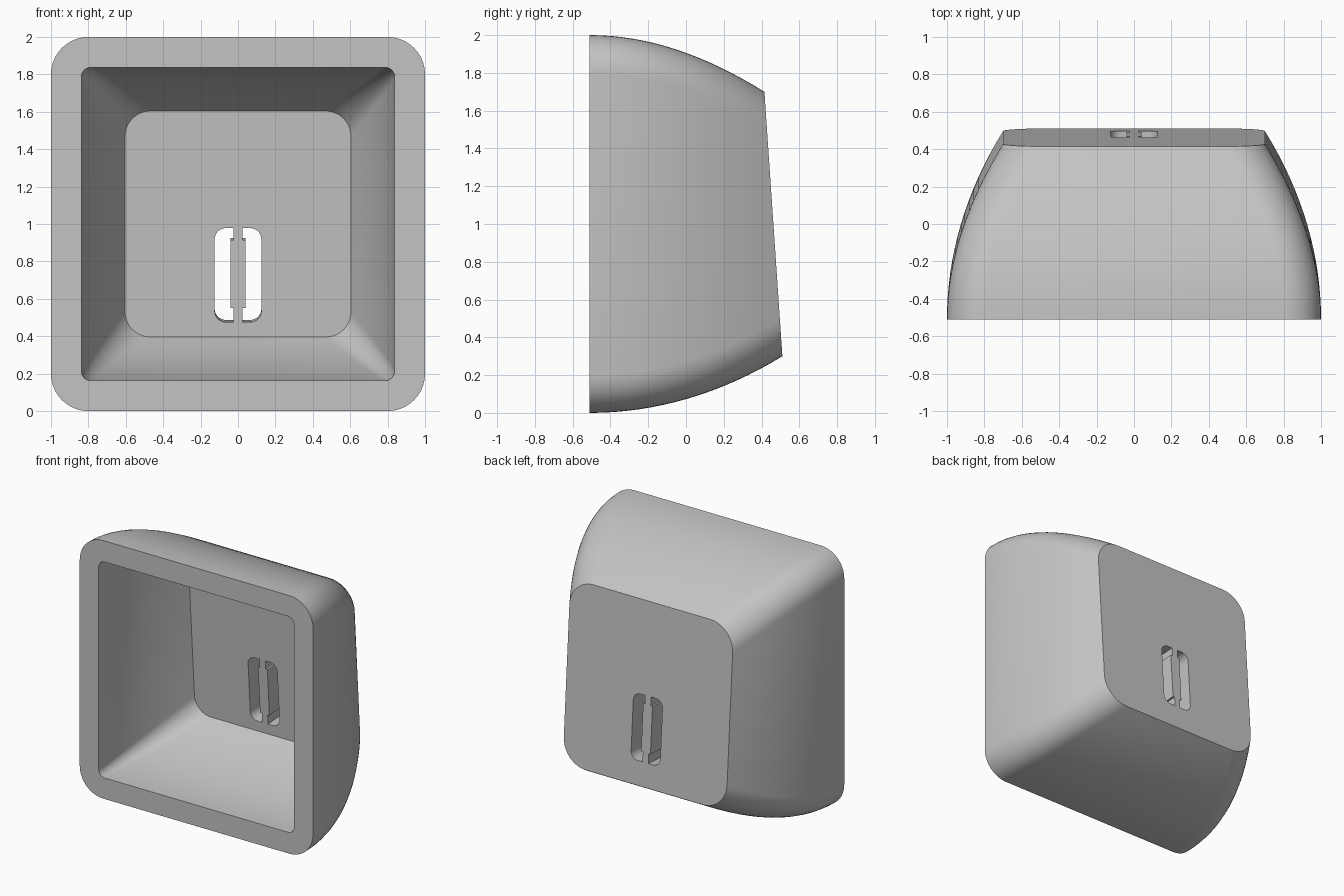
import bpy, bmesh, math

if "Cube" in bpy.data.objects:
    bpy.data.objects.remove(bpy.data.objects["Cube"])

FRONT = -0.51      # plane of the open rim
TILT = 0.068       # lean of the back wall
WALL = 0.166       # back wall thickness


def back_plane(z):
    return 0.51 - TILT * (z - 0.305)


def arc(cx, cz, r, start, n):
    return [(cx + r * math.cos(math.radians(start + 90 * i / n)),
             cz + r * math.sin(math.radians(start + 90 * i / n))) for i in range(n + 1)]


def rounded_square(half, r):
    c = half - r
    pts = []
    for sx, sz, start in ((1, 1, 0), (-1, 1, 90), (-1, -1, 180), (1, -1, 270)):
        pts += arc(sx * c, 1 + sz * c, r, start, 10)
    return pts


def ring(bm, t, half, r, inset):
    # section at fraction t of the way from the rim to the leaning back
    return [bm.verts.new((x, FRONT + t * (back_plane(z) - inset - FRONT), z))
            for x, z in rounded_square(half, r)]


def finish(name, bm):
    bmesh.ops.recalc_face_normals(bm, faces=bm.faces)
    mesh = bpy.data.meshes.new(name)
    bm.to_mesh(mesh)
    bm.free()
    obj = bpy.data.objects.new(name, mesh)
    bpy.context.collection.objects.link(obj)
    return obj


# Hollow shell: outer skin from back to rim, then inner skin from rim to floor
bm = bmesh.new()
STEPS = 16
rings = []
for i in range(STEPS, -1, -1):
    t = i / STEPS
    rings.append(ring(bm, t, 1 - 0.3 * t * t, 0.2, 0))
for i in range(STEPS + 1):
    t = i / STEPS
    rings.append(ring(bm, t, 0.837 - 0.233 * t * t, 0.05 + 0.085 * t, WALL))
for a, b in zip(rings, rings[1:]):
    for k in range(len(a)):
        n = (k + 1) % len(a)
        bm.faces.new((a[k], a[n], b[n], b[k]))
bm.faces.new(rings[0])
bm.faces.new(rings[-1])
shell = finish("shell", bm)

# Pair of slots through the back wall, with a wider bar between their middles
bm = bmesh.new()
for side in (1, -1):
    profile = [(0.025, 0.48)] + arc(0.065, 0.54, 0.06, 270, 6) + arc(0.065, 0.925, 0.06, 0, 6)
    profile += [(0.025, 0.985), (0.025, 0.92), (0.04, 0.92), (0.04, 0.555), (0.025, 0.555)]
    near, far = [[bm.verts.new((side * x, y, z + TILT * (y - 0.4))) for x, z in profile]
                 for y in (0.2, 0.7)]
    bm.faces.new(near)
    bm.faces.new(far)
    for k in range(len(near)):
        n = (k + 1) % len(near)
        bm.faces.new((near[k], near[n], far[n], far[k]))
cutter = finish("slot_cutter", bm)

cut = shell.modifiers.new("slots", 'BOOLEAN')
cut.operation = 'DIFFERENCE'
cut.solver = 'EXACT'
cut.object = cutter
bpy.context.view_layer.objects.active = shell
shell.select_set(True)
cutter.select_set(False)
bpy.ops.object.modifier_apply(modifier="slots")
bpy.data.objects.remove(cutter)

# Plain grey finish
grey = bpy.data.materials.new("light_grey")
grey.use_nodes = True
colour = (0.55, 0.55, 0.55, 1)
grey.diffuse_color = colour
grey.node_tree.nodes["Principled BSDF"].inputs["Base Color"].default_value = colour
shell.data.materials.clear()
shell.data.materials.append(grey)
bpy.ops.object.shade_smooth_by_angle(angle=math.radians(30))
